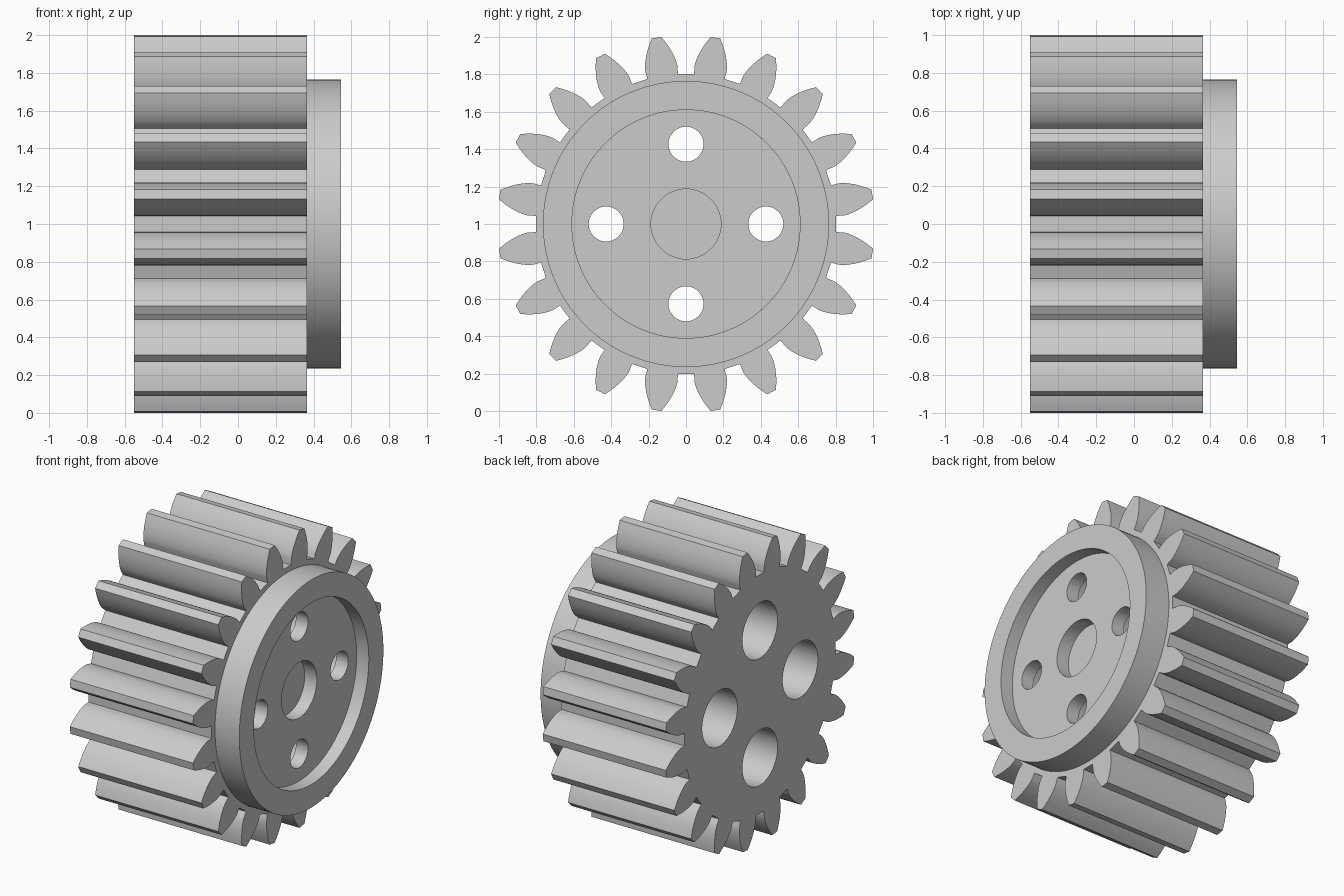
import bpy, bmesh
from math import acos, cos, sin, tan, pi, radians
from mathutils import Matrix

if "Cube" in bpy.data.objects:
    bpy.data.objects.remove(bpy.data.objects["Cube"], do_unlink=True)

TEETH = 20
TIP = 1.0087                        # tip radius
MODULE = 2 * TIP / (TEETH + 2)
PITCH = MODULE * TEETH / 2
ROOT = PITCH - 1.25 * MODULE
PRESSURE = radians(23.5)
BASE = PITCH * cos(PRESSURE)
BACK, FACE, FLOOR, FRONT = -0.55, 0.365, 0.455, 0.545
HOLE_RING = 0.427

grey = bpy.data.materials.new("plain grey")
grey.use_nodes = True
grey.diffuse_color = (0.6, 0.6, 0.6, 1)
grey.node_tree.nodes["Principled BSDF"].inputs["Base Color"].default_value = (0.6, 0.6, 0.6, 1)


def prism(name, outline, x0, x1):
    """Extrude a (y, z) outline along x."""
    bm = bmesh.new()
    face = bm.faces.new([bm.verts.new((x0, y, z)) for y, z in outline])
    moved = bmesh.ops.extrude_face_region(bm, geom=[face], use_keep_orig=True)["geom"]
    verts = [v for v in moved if isinstance(v, bmesh.types.BMVert)]
    bmesh.ops.translate(bm, verts=verts, vec=(x1 - x0, 0, 0))
    bmesh.ops.recalc_face_normals(bm, faces=bm.faces)
    mesh = bpy.data.meshes.new(name)
    bm.to_mesh(mesh)
    bm.free()
    mesh.materials.append(grey)
    obj = bpy.data.objects.new(name, mesh)
    bpy.context.collection.objects.link(obj)
    return obj


def circle(radius, sides, y=0, z=0):
    turns = [2 * pi * i / sides for i in range(sides)]
    return [(y + radius * cos(a), z + radius * sin(a)) for a in turns]


def select(obj):
    bpy.ops.object.select_all(action="DESELECT")
    obj.select_set(True)
    bpy.context.view_layer.objects.active = obj


def cut(obj, outline, x0, x1):
    cutter = prism("hole_cutter", outline, x0, x1)
    cutter.hide_render = True
    mod = obj.modifiers.new("hole", "BOOLEAN")
    mod.operation, mod.solver, mod.object = "DIFFERENCE", "EXACT", cutter
    select(obj)
    bpy.ops.object.modifier_apply(modifier=mod.name)
    bpy.data.objects.remove(cutter, do_unlink=True)


def ring_of_holes(obj, radius, x0, x1):
    for i in range(4):
        a = i * pi / 2
        cut(obj, circle(radius, 48, HOLE_RING * cos(a), HOLE_RING * sin(a)), x0, x1)


def half_angle(r):
    """Half the tooth's angular width on the involute flank at radius r."""
    def inv(a):
        return tan(a) - a
    return pi / (2 * TEETH) + inv(PRESSURE) - inv(acos(min(1, BASE / r)))


# Toothed body with involute teeth
STEPS = 8
flank = [(ROOT, half_angle(BASE))]
for i in range(STEPS + 1):
    r = BASE + (TIP - BASE) * (i / STEPS) ** 1.5
    flank.append((r, half_angle(r)))
tooth = [(r, -a) for r, a in flank] + [(r, a) for r, a in reversed(flank)]
outline = []
for i in range(TEETH):
    mid = (i + 0.5) * 2 * pi / TEETH
    outline += [(r * cos(mid + a), r * sin(mid + a)) for r, a in tooth]
gear = prism("gear_body", outline, BACK, FACE)
ring_of_holes(gear, 0.187, BACK - 0.1, FACE + 0.1)

# Round front hub with recess, centre socket and small holes
hub = prism("front_hub", circle(0.765, 128), FACE, FRONT)
cut(hub, circle(0.61, 128), FLOOR, FRONT + 0.1)
cut(hub, circle(0.187, 64), FACE - 0.1, FRONT + 0.1)
ring_of_holes(hub, 0.0935, FACE - 0.1, FRONT + 0.1)

# Stand on the ground and smooth the curved walls
for obj in (gear, hub):
    obj.data.transform(Matrix.Translation((0, 0, 1)))
    select(obj)
    bpy.ops.object.shade_smooth_by_angle(angle=radians(25))
